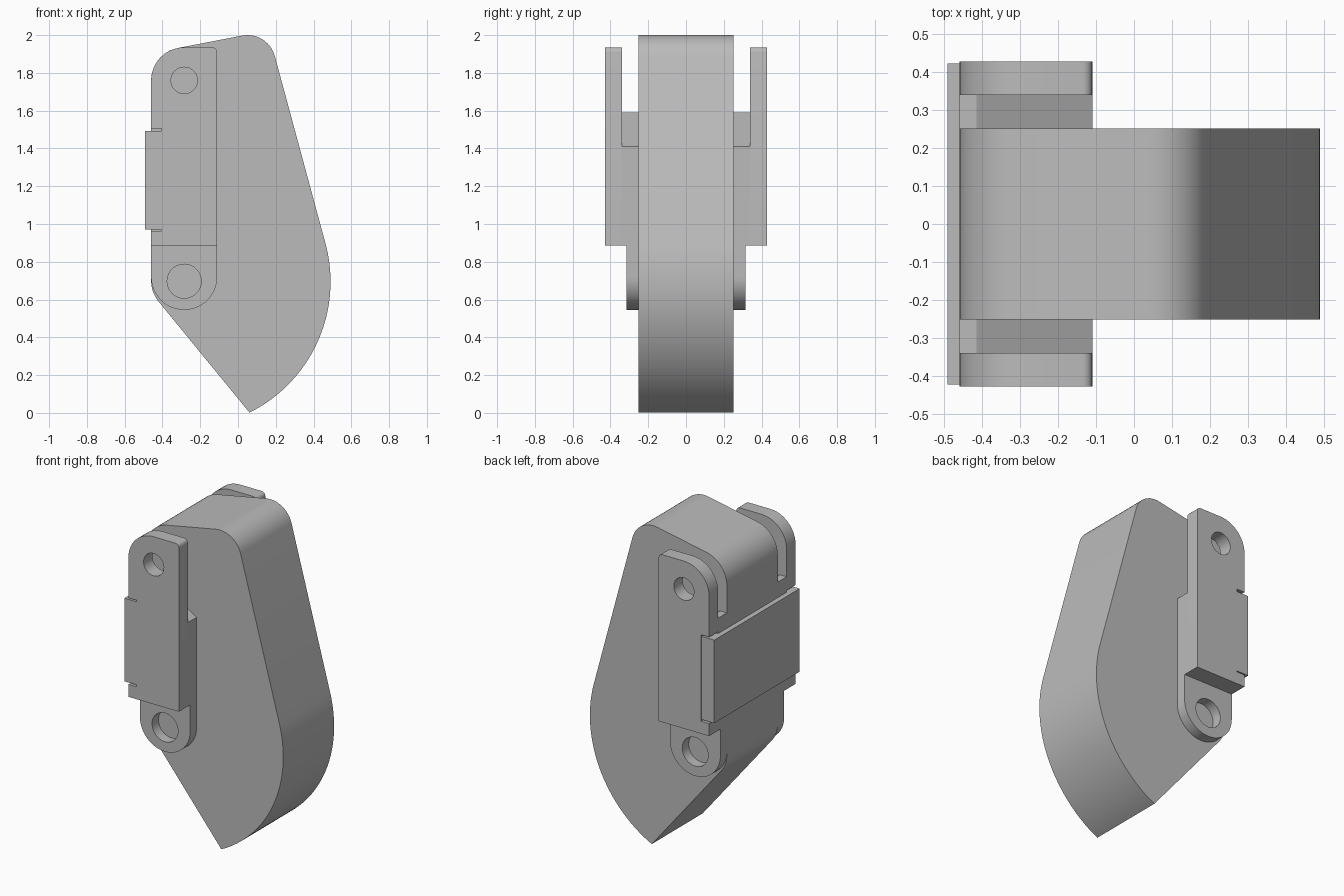
import bpy, bmesh
from math import sin, cos, radians, pi
from mathutils import Matrix

cube = bpy.data.objects.get("Cube")
if cube:
    bpy.data.objects.remove(cube, do_unlink=True)

grey = bpy.data.materials.new("plain grey")
grey.use_nodes = True
grey.diffuse_color = (0.5, 0.5, 0.5, 1)
grey.node_tree.nodes["Principled BSDF"].inputs["Base Color"].default_value = (0.5, 0.5, 0.5, 1)


def arc(cx, cz, r, start, end, steps=12):
    """Points along an arc, angles in degrees."""
    angles = [radians(start + (end - start) * i / steps) for i in range(steps + 1)]
    return [(cx + r * cos(a), cz + r * sin(a)) for a in angles]


def circle(cx, cz, r):
    return arc(cx, cz, r, 0, 352.5, 47)


def finish(name, mesh):
    mesh.materials.clear()
    mesh.materials.append(grey)
    obj = bpy.data.objects.new(name, mesh)
    bpy.context.collection.objects.link(obj)
    bpy.ops.object.select_all(action="DESELECT")
    obj.select_set(True)
    bpy.context.view_layer.objects.active = obj
    bpy.ops.object.shade_smooth_by_angle(angle=radians(25))
    return obj


def slab(name, loops, y0, y1):
    """Extrude a side profile, with optional hole loops, from y0 to y1."""
    curve = bpy.data.curves.new(name, "CURVE")
    curve.dimensions = "2D"
    curve.fill_mode = "BOTH"
    curve.extrude = (y1 - y0) / 2
    for loop in loops:
        spline = curve.splines.new("POLY")
        spline.points.add(len(loop) - 1)
        for point, (x, z) in zip(spline.points, loop):
            point.co = (x, z, 0, 1)
        spline.use_cyclic_u = True
    temp = bpy.data.objects.new(name + " outline", curve)
    bpy.context.collection.objects.link(temp)
    graph = bpy.context.evaluated_depsgraph_get()
    mesh = bpy.data.meshes.new_from_object(temp.evaluated_get(graph))
    bpy.data.objects.remove(temp, do_unlink=True)
    bm = bmesh.new()
    bm.from_mesh(mesh)
    bmesh.ops.remove_doubles(bm, verts=bm.verts, dist=1e-5)
    bm.transform(Matrix.Translation((0, (y0 + y1) / 2, 0)) @ Matrix.Rotation(pi / 2, 4, "X"))
    bmesh.ops.recalc_face_normals(bm, faces=bm.faces)
    bm.to_mesh(mesh)
    bm.free()
    return finish(name, mesh)


LEFT, RIGHT, MID, R = -0.46, -0.11, -0.285, 0.175
BODY, LUG, GAP, OUTER = 0.252, 0.316, 0.34, 0.428

# Main wedge-shaped body
body = [(0.06, 0)]
body += arc(MID, 0.695, 0.775, -63.5, 15.3, 40)
body += arc(0.05, 1.85, 0.15, 15.3, 100.8)
body += arc(MID, 1.76, R, 100.8, 180)
body += arc(MID, 0.70, R, 180, 219.2)
slab("body", [body[1:]], -BODY, BODY)

# Profiles of the side brackets
lug = [(RIGHT, 0.885), (LEFT, 0.885)] + arc(MID, 0.72, R, 180, 360, 24)
spacer = [(LEFT, 0.885), (RIGHT, 0.885), (RIGHT, 1.41), (-0.415, 1.59), (LEFT, 1.59)]
plate = [(LEFT, 0.885), (RIGHT, 0.885)]
plate += arc(RIGHT - 0.025, 1.91, 0.025, 0, 90, 5)
plate += arc(MID, 1.76, R, 90, 180)
plate += [(LEFT, 1.505), (-0.405, 1.505), (-0.405, 0.963), (LEFT, 0.963)]

for side, s in (("left", 1), ("right", -1)):
    for part, loops, a, b in (
        ("lower_lug", [lug, circle(MID, 0.697, 0.09)], BODY, LUG),
        ("spacer", [spacer], BODY, GAP),
        ("outer_plate", [plate, circle(MID, 1.76, 0.07)], GAP, OUTER),
    ):
        y0, y1 = sorted((s * a, s * b))
        slab(f"{part}_{'back' if s > 0 else 'front'}", loops, y0, y1)

# Cover strip spanning both brackets
slab("cover_strip", [[(-0.492, 0.972), (-0.405, 0.972), (-0.405, 1.493), (-0.492, 1.493)]], -0.423, 0.423)
